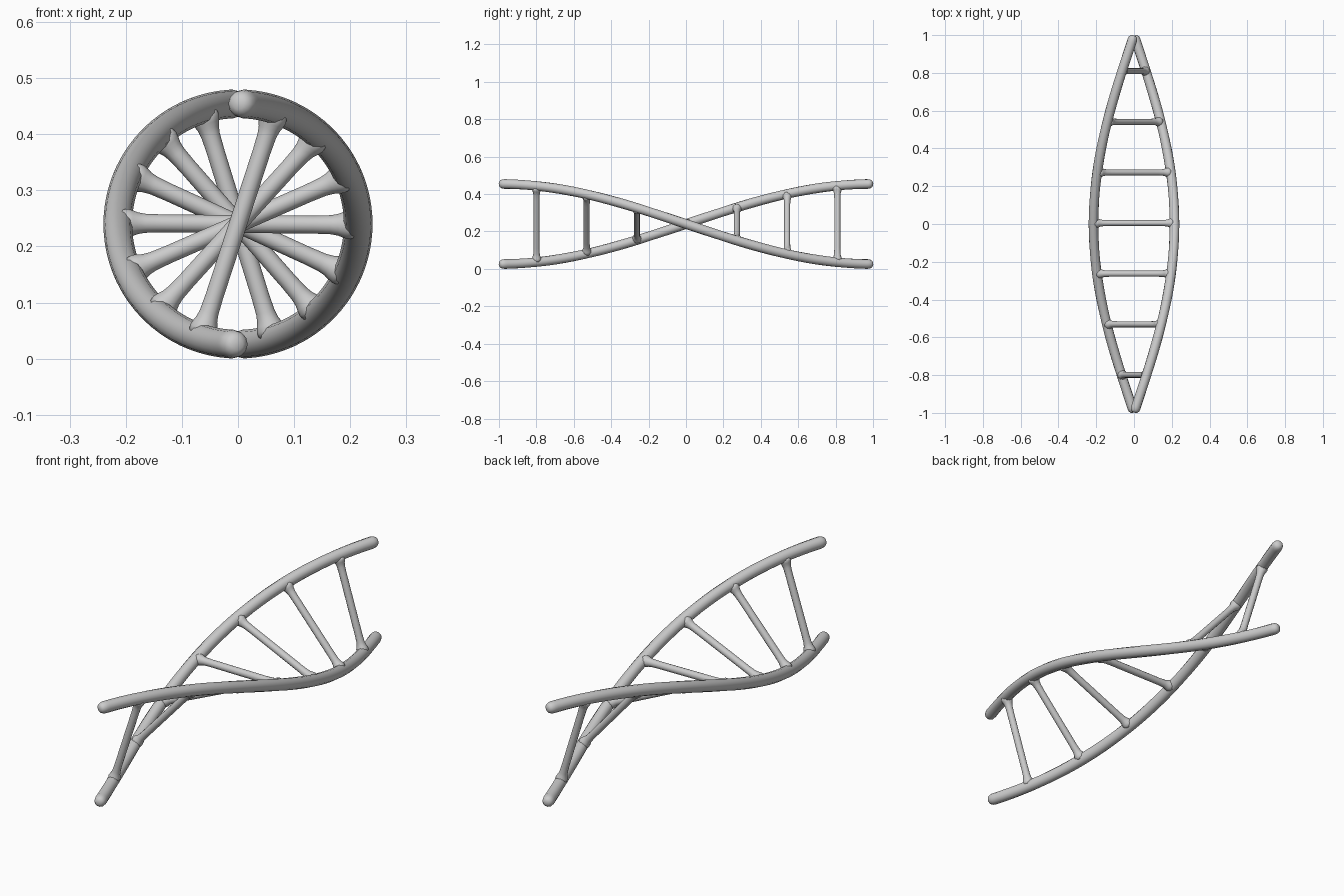
import bpy, bmesh, math
from mathutils import Vector

if "Cube" in bpy.data.objects:
    bpy.data.objects.remove(bpy.data.objects["Cube"])

CZ = 0.24        # height of the twist axis
R = 0.2142       # helix radius
TUBE = 0.0256    # rail thickness (radius)
RUNG = 0.016     # rung thickness (radius)


def helix(y, side):
    """Point on a rail; side is +1 or -1, half a turn over the full length."""
    t = (y + 1) * math.pi / 2
    return Vector((side * R * math.sin(t), y, CZ + side * R * math.cos(t)))


def tube(name, rings, sides=12):
    """Closed tube from (centre, tangent, reference direction, radius) rings."""
    bm = bmesh.new()
    loops = []
    for c, tan, ref, r in rings:
        u = (ref - tan * ref.dot(tan)).normalized()
        v = tan.cross(u)
        loops.append([bm.verts.new(c + r * (math.cos(a) * u + math.sin(a) * v))
                      for a in (2 * math.pi * k / sides for k in range(sides))])
    for a, b in zip(loops, loops[1:]):
        for k in range(sides):
            n = (k + 1) % sides
            bm.faces.new((a[k], a[n], b[n], b[k]))
    bm.faces.new(loops[0][::-1])
    bm.faces.new(loops[-1])
    bmesh.ops.recalc_face_normals(bm, faces=bm.faces)
    me = bpy.data.meshes.new(name)
    bm.to_mesh(me)
    bm.free()
    ob = bpy.data.objects.new(name, me)
    bpy.context.collection.objects.link(ob)
    for p in me.polygons:
        p.use_smooth = True
    return ob


# Two twisted rails with softly rounded ends
caps = [(0.998, 0.40), (0.993, 0.72), (0.985, 0.92), (0.972, 1.0)]
body = [(-0.96 + 1.92 * i / 48, 1.0) for i in range(49)]
stations = [(-y, s) for y, s in caps] + body + caps[::-1]
for side, name in ((1, "rail_a"), (-1, "rail_b")):
    rings = []
    for y, s in stations:
        p = helix(y, side)
        tan = (helix(y + 0.001, side) - helix(y - 0.001, side)).normalized()
        rings.append((p, tan, p - Vector((0, y, CZ)), TUBE * s))
    tube(name, rings)

# Seven rungs, flared where they blend into the rails
half = [(0.0, RUNG), (0.135, RUNG), (0.165, RUNG * 1.06), (0.178, RUNG * 1.2),
        (0.187, RUNG * 1.42), (0.196, RUNG * 1.6), (0.208, RUNG * 1.5)]
profile = [(-d, r) for d, r in half[:0:-1]] + half
for i in range(7):
    y = 0.005 + (i - 3) * 0.268
    mid = Vector((0, y, CZ))
    d = (helix(y, 1) - mid).normalized()
    tube(f"rung_{i + 1}", [(mid + d * t, d, Vector((0, 1, 0)), r) for t, r in profile])
